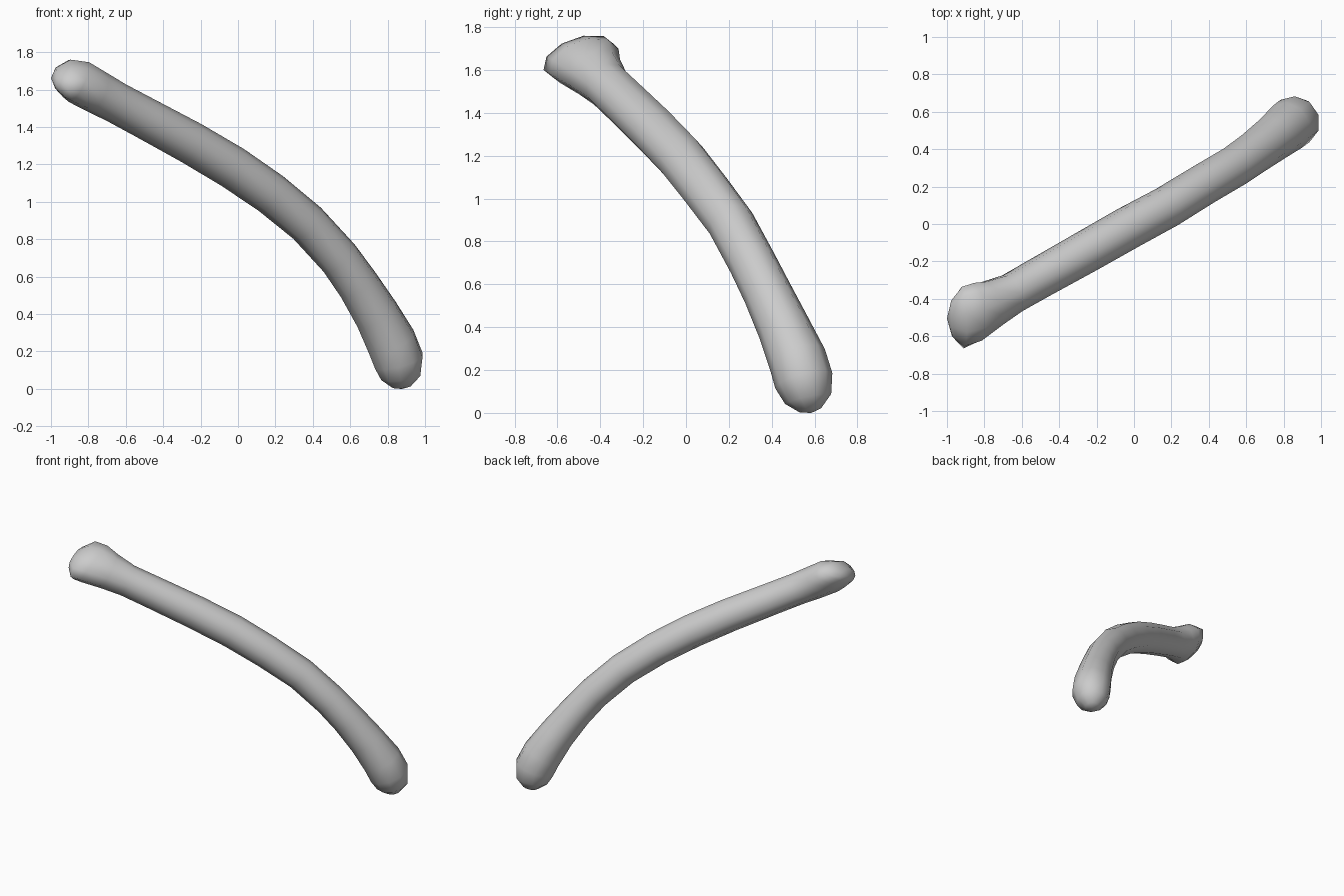
import bpy, bmesh
from math import cos, sin, pi
from mathutils import Vector

old = bpy.data.objects.get("Cube")
if old:
    bpy.data.objects.remove(old, do_unlink=True)

SIDES = 10

bone = bpy.data.materials.new("bone_grey")
bone.use_nodes = True
colour = (0.6, 0.6, 0.6, 1)
bone.diffuse_color = colour
bone.node_tree.nodes["Principled BSDF"].inputs["Base Color"].default_value = colour

# Cross-sections from lower knob to flared head: centre, half width, half thickness
lower_knob = [
    ((.875, .58, .012), .05, .05),
    ((.87, .57, .065), .108, .108),
    ((.86, .55, .15), .135, .135),
    ((.82, .52, .25), .134, .134),
    ((.74, .455, .40), .121, .121),
]
shaft = [
    ((.64, .38, .56), .112, .112),
    ((.54, .31, .70), .109, .109),
    ((.37, .21, .885), .109, .109),
    ((.175, .09, 1.045), .111, .111),
    ((-.03, -.02, 1.185), .113, .113),
    ((-.25, -.145, 1.315), .112, .112),
    ((-.50, -.285, 1.45), .109, .109),
    ((-.65, -.37, 1.53), .108, .108),
]
flared_head = [
    ((-.76, -.425, 1.59), .132, .112),
    ((-.85, -.475, 1.64), .167, .112),
    ((-.915, -.50, 1.66), .172, .092),
    ((-.975, -.505, 1.662), .10, .05),
]
sections = lower_knob + shaft + flared_head
centres = [Vector(s[0]) for s in sections]
wide = Vector((-.02, .94, .34)).normalized()

# Loft the rings along the curved axis
bm = bmesh.new()
rings = []
for i, (_, a, b) in enumerate(sections):
    tangent = (centres[min(i + 1, len(centres) - 1)] - centres[max(i - 1, 0)]).normalized()
    square = (wide - tangent * wide.dot(tangent)).normalized()
    u = wide if i >= len(sections) - 3 else square
    v = tangent.cross(u).normalized()
    ring = []
    for k in range(SIDES):
        t = 2 * pi * k / SIDES
        ring.append(bm.verts.new(centres[i] + u * a * cos(t) * 1.02 + v * b * sin(t) * 1.02))
    rings.append(ring)
for r, s in zip(rings, rings[1:]):
    for k in range(SIDES):
        n = (k + 1) % SIDES
        bm.faces.new((r[k], r[n], s[n], s[k]))

# Close both ends with a shallow fan
for ring, tip in ((rings[0], (.877, .585, 0)), (rings[-1], (-1, -.505, 1.662))):
    point = bm.verts.new(tip)
    for k in range(SIDES):
        bm.faces.new((ring[k], ring[(k + 1) % SIDES], point))
bmesh.ops.recalc_face_normals(bm, faces=bm.faces)

mesh = bpy.data.meshes.new("long_bone")
bm.to_mesh(mesh)
bm.free()
mesh.materials.append(bone)
obj = bpy.data.objects.new("long_bone", mesh)
bpy.context.collection.objects.link(obj)
bpy.ops.object.select_all(action='DESELECT')
obj.select_set(True)
bpy.context.view_layer.objects.active = obj
bpy.ops.object.shade_smooth_by_angle(angle=pi / 3)
